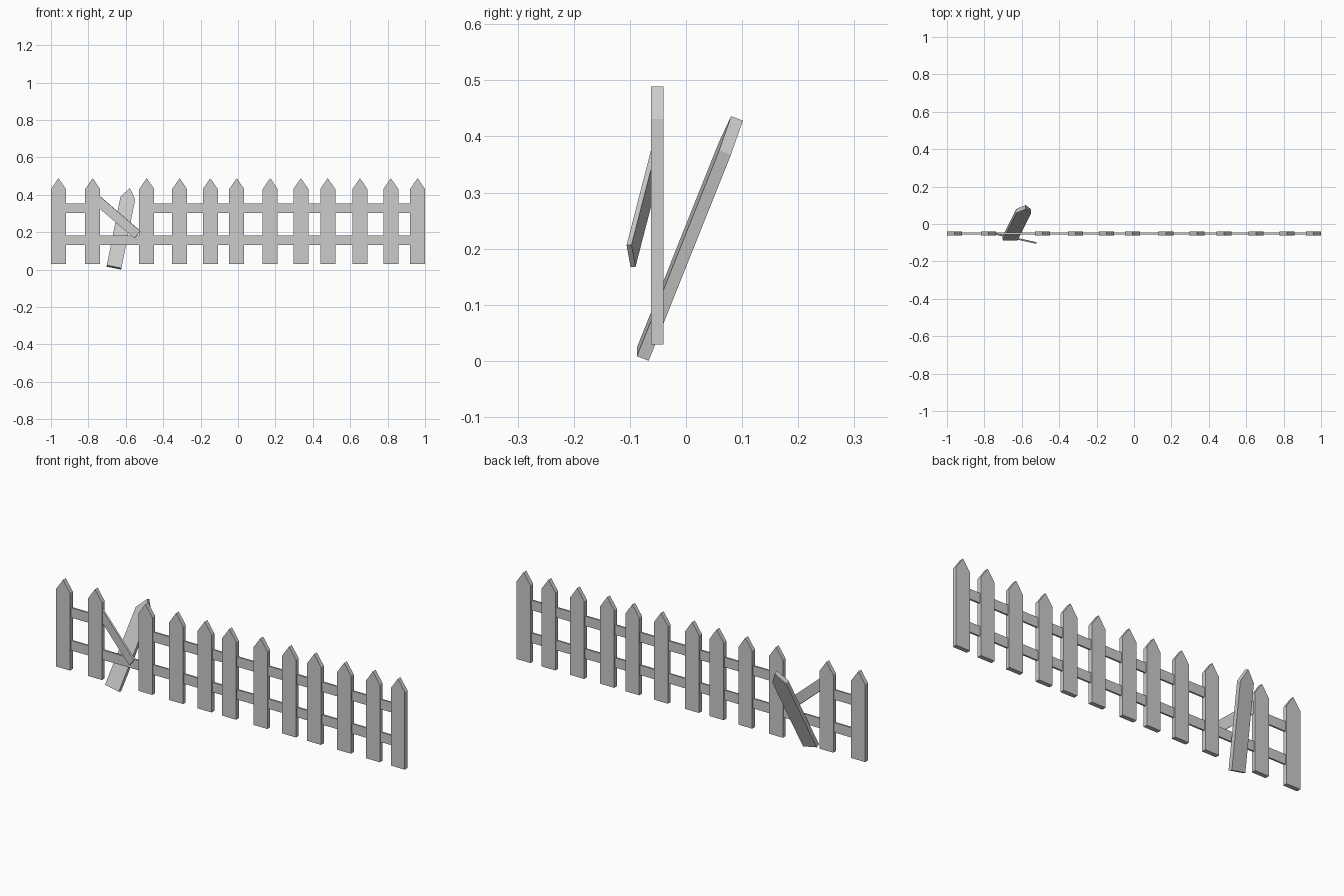
import bpy, bmesh
from math import radians
from mathutils import Matrix, Vector

if "Cube" in bpy.data.objects:
    bpy.data.objects.remove(bpy.data.objects["Cube"])

W, H, SHOULDER, T = 0.08, 0.46, 0.402, 0.0225   # picket width, height, shoulder, thickness
FENCE_Y, BASE_Z = -0.051, 0.029


def extrude_profile(name, pts, depth, matrix):
    """Extrude an XZ outline symmetrically along Y and place it."""
    bm = bmesh.new()
    face = bm.faces.new([bm.verts.new((x, -depth / 2, z)) for x, z in pts])
    ext = bmesh.ops.extrude_face_region(bm, geom=[face])
    verts = [g for g in ext["geom"] if isinstance(g, bmesh.types.BMVert)]
    bmesh.ops.translate(bm, verts=verts, vec=(0, depth, 0))
    bmesh.ops.recalc_face_normals(bm, faces=bm.faces)
    mesh = bpy.data.meshes.new(name)
    bm.to_mesh(mesh)
    bm.free()
    obj = bpy.data.objects.new(name, mesh)
    obj.matrix_world = matrix
    bpy.context.collection.objects.link(obj)
    return obj


def picket(name, matrix):
    w = W / 2
    pts = [(-w, 0), (w, 0), (w, SHOULDER), (0, H), (-w, SHOULDER)]
    return extrude_profile(name, pts, T, matrix)


def rail(name, length, matrix, height=0.051, depth=0.009):
    h = height / 2
    pts = [(0, -h), (length, -h), (length, h), (0, h)]
    return extrude_profile(name, pts, depth, matrix)


# Upright pickets, unevenly spaced, with a gap where one has come loose
for x in (-0.96, -0.777, -0.488, -0.312, -0.148, -0.007,
          0.172, 0.336, 0.48, 0.652, 0.817, 0.96):
    picket("picket", Matrix.Translation((x, FENCE_Y, BASE_Z)))

# Loose picket leaning backwards
picket("loose_picket", Matrix.Translation((-0.663, -0.077, 0.0122))
       @ Matrix.Rotation(radians(11.3), 4, 'Y')
       @ Matrix.Rotation(radians(-21.4), 4, 'X'))

# Straight rails: full lower one, upper one broken at the gap
for name, x0, x1, z in (("lower_rail", -0.96, 0.96, 0.157),
                        ("upper_rail_left", -0.96, -0.777, 0.327),
                        ("upper_rail_right", -0.488, 0.96, 0.327)):
    rail(name, x1 - x0, Matrix.Translation((x0, FENCE_Y, z)))

# Broken rail hanging down and forwards from the second picket
turn = Matrix.Rotation(radians(-12.5), 4, 'Z') @ Matrix.Rotation(radians(40), 4, 'Y')
length = 0.298
end = Vector((-0.538, -0.098, 0.187))
start = end - turn @ Vector((length, 0, 0))
rail("broken_rail", length, Matrix.Translation(start) @ turn)
